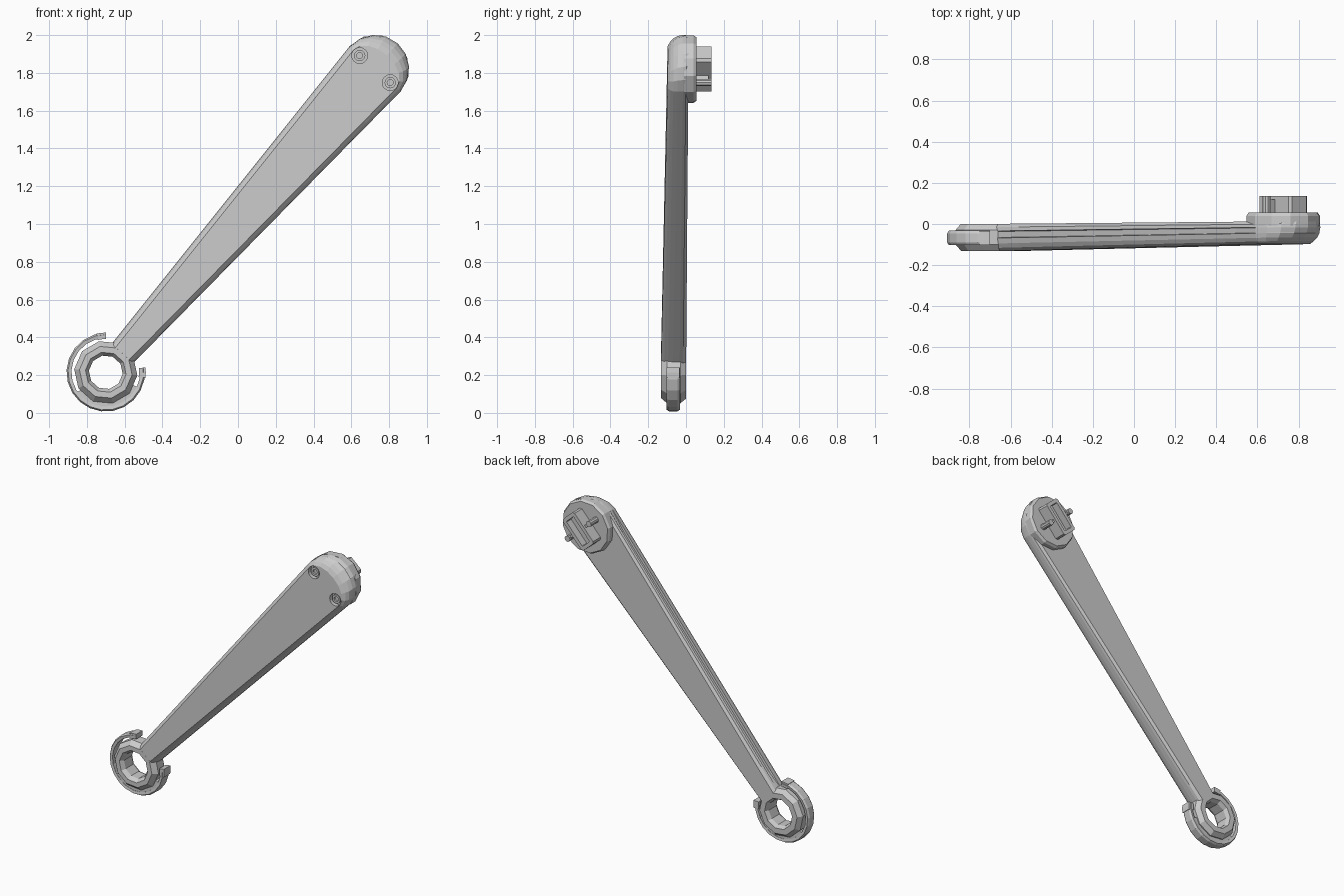
import bpy, bmesh, math
from mathutils import Vector

if "Cube" in bpy.data.objects:
    bpy.data.objects.remove(bpy.data.objects["Cube"])

RING = Vector((-0.70, 0.215))          # eye centre (x, z)
HEAD = Vector((0.725, 1.82))           # head centre (x, z)
LENGTH = (HEAD - RING).length
D = (HEAD - RING).normalized()         # along the arm
P = Vector((D.y, -D.x))                # across the arm
ANG = math.atan2(D.y, D.x)


def finish(name, bm):
    bmesh.ops.remove_doubles(bm, verts=bm.verts, dist=1e-5)
    bmesh.ops.recalc_face_normals(bm, faces=bm.faces)
    mesh = bpy.data.meshes.new(name)
    bm.to_mesh(mesh)
    bm.free()
    ob = bpy.data.objects.new(name, mesh)
    bpy.context.collection.objects.link(ob)
    return ob


def stack(name, layers):
    """Join outlines of (u, p, y) in arm coordinates and cap both ends."""
    bm = bmesh.new()
    rows = []
    for layer in layers:
        row = []
        for u, p, y in layer:
            c = RING + D * u + P * p
            row.append(bm.verts.new((c.x, y, c.y)))
        rows.append(row)
    n = len(rows[0])
    for a, b in zip(rows, rows[1:]):
        for i in range(n):
            j = (i + 1) % n
            bm.faces.new((a[i], a[j], b[j], b[i]))
    bm.faces.new(rows[0])
    bm.faces.new(rows[-1])
    return finish(name, bm)


def lathe(name, centre, profile, n, start=0.0, sweep=360.0):
    """Turn a closed (radius, y) profile about the y direction."""
    bm = bmesh.new()
    full = sweep >= 360
    rows = []
    for i in range(n if full else n + 1):
        a = math.radians(start + sweep * i / n)
        rows.append([bm.verts.new((centre.x + r * math.cos(a), y, centre.y + r * math.sin(a)))
                     for r, y in profile])
    k = len(profile)
    for i in range(n):
        a, b = rows[i], rows[(i + 1) % len(rows)]
        for j in range(k):
            m = (j + 1) % k
            bm.faces.new((a[j], a[m], b[m], b[j]))
    if not full:
        bm.faces.new(rows[0])
        bm.faces.new(rows[-1])
    return finish(name, bm)


def band(r0, r1, y0, y1):
    return [(r0, y0), (r1, y0), (r1, y1), (r0, y1)]


def disc(name, centre, r, y0, y1, n):
    bm = bmesh.new()
    rows = [[bm.verts.new((centre.x + r * math.cos(math.tau * i / n), y,
                           centre.y + r * math.sin(math.tau * i / n))) for i in range(n)]
            for y in (y0, y1)]
    for i in range(n):
        j = (i + 1) % n
        bm.faces.new((rows[0][i], rows[0][j], rows[1][j], rows[1][i]))
    for row in rows:
        bm.faces.new(row)
    return finish(name, bm)


def cut(ob, cutter):
    mod = ob.modifiers.new("cut", 'BOOLEAN')
    mod.operation = 'DIFFERENCE'
    mod.solver = 'EXACT'
    mod.object = cutter
    bpy.context.view_layer.objects.active = ob
    bpy.ops.object.modifier_apply(modifier=mod.name)
    bpy.data.objects.remove(cutter)


# Tapered arm with a rounded head, layered from front to back
def arm_layer(t, inset, tip, groove=0.0):
    """t: 0 is the front surface, 1 the back surface."""
    def point(u, p):
        front = -0.134 + 0.036 * u / LENGTH
        back = 0.012 * max(0, u / LENGTH)
        return (u, p, front + (back - front) * t)

    def width(u):
        return 0.076 + 0.104 * (u - 0.12) / (LENGTH - 0.12)
    pts = [point(u, width(u) - inset) for u in (0.12, 0.25, 1.9)]
    for i in range(9):
        a = math.pi / 2 - math.pi * i / 8
        pts.append(point(LENGTH + (0.182 - tip) * math.cos(a), (0.18 - inset) * math.sin(a)))
    pts += [point(u, -width(u) + inset + groove) for u in (1.98, 1.9, 0.3, 0.25)]
    pts.append(point(0.12, -width(0.12) + inset))
    return pts


arm = stack("arm", [
    arm_layer(0.0, 0.028, 0.085),
    arm_layer(0.12, 0.012, 0.055),
    arm_layer(0.28, 0.003, 0.03),
    arm_layer(0.48, 0.0, 0.01),
    arm_layer(0.50, 0.0, 0.01, 0.014),
    arm_layer(0.72, 0.0, 0.0, 0.014),
    arm_layer(0.74, 0.0, 0.0),
    arm_layer(0.88, 0.003, 0.0),
    arm_layer(1.0, 0.018, 0.0),
])

# Screws sunk into the front, with posts behind them
for side, tag in ((-1, "upper"), (1, "lower")):
    c = HEAD + P * 0.108 * side
    cut(arm, disc("screw_cutter", c, 0.042, -0.2, -0.07, 16))
    lathe(tag + "_screw", c, band(0.016, 0.030, -0.088, -0.065), 12)
    disc(tag + "_screw_socket", c, 0.017, -0.076, -0.065, 6)
    disc(tag + "_post", c, 0.02, 0.04, 0.135, 10)
    # fin between post and mount
    stack(tag + "_post_fin", [[(LENGTH + s * 0.009, side * p, y) for s, p in
                               ((-1, 0.05), (1, 0.05), (1, 0.1), (-1, 0.1))] for y in (0.04, 0.12)])

# Faceted plate behind the head
plate = []
for r, y in ((0.182, -0.01), (0.182, 0.04), (0.172, 0.055)):
    plate.append([(LENGTH + r * math.cos(math.tau * i / 12), r * math.sin(math.tau * i / 12), y)
                  for i in range(12)])
stack("head_plate", plate)


# Hollow rectangular mount on the plate
def rounded_rect(l, w, c, y):
    pts = ((l, w - c), (l - c, w), (c - l, w), (-l, w - c),
           (-l, c - w), (c - l, -w), (l - c, -w), (l, c - w))
    return [(LENGTH + u, p, y) for u, p in pts]


stack("mount", [rounded_rect(0.117, 0.06, 0.012, 0.045), rounded_rect(0.117, 0.06, 0.012, 0.135),
                rounded_rect(0.092, 0.036, 0.004, 0.135), rounded_rect(0.092, 0.036, 0.004, 0.085)])

# Chamfered eye with a faceted hole
eye = [(0.108, -0.132), (0.14, -0.132), (0.168, -0.1), (0.168, -0.03), (0.143, 0.0),
       (0.105, 0.0), (0.09, -0.025), (0.09, -0.105)]
lathe("eye", RING, eye, 10, math.degrees(ANG) + 18)

# Keep the arm root out of the hole
cut(arm, disc("eye_cutter", RING, 0.125, -0.3, 0.2, 20))

# Open clip around the eye, its web and thicker ends
clip = [(0.182, -0.1), (0.2, -0.103), (0.208, -0.09), (0.208, -0.045), (0.2, -0.032), (0.182, -0.035)]
lathe("clip", RING, clip, 16, 90, 277)
lathe("clip_web", RING, band(0.15, 0.19, -0.098, -0.037), 6, 215, 120)
lathe("clip_upper_end", RING, band(0.176, 0.21, -0.102, -0.034), 2, 90, 14)
lathe("clip_lower_end", RING, band(0.176, 0.212, -0.102, -0.034), 2, -8, 15)
